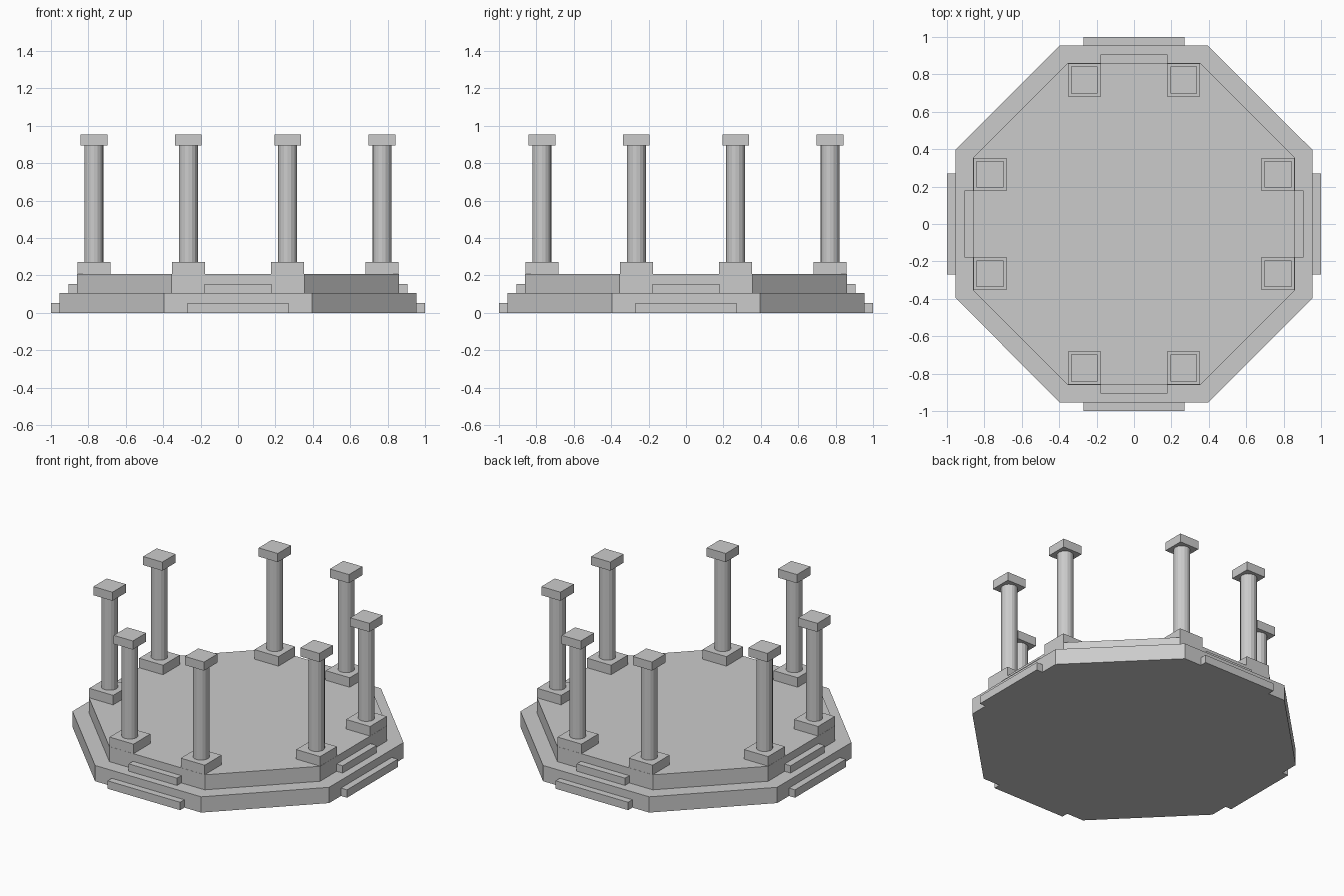
import bpy, bmesh
from math import pi
from mathutils import Matrix, Vector

if "Cube" in bpy.data.objects:
    bpy.data.objects.remove(bpy.data.objects["Cube"])


def finish(name, bm):
    bmesh.ops.recalc_face_normals(bm, faces=bm.faces)
    mesh = bpy.data.meshes.new(name)
    bm.to_mesh(mesh)
    bm.free()
    obj = bpy.data.objects.new(name, mesh)
    bpy.context.collection.objects.link(obj)
    return obj


def octagon(name, half, corner, z0, z1):
    pts = []
    for q in range(4):
        rot = Matrix.Rotation(q * pi / 2, 3, 'Z')
        pts += [rot @ Vector((half, s * corner, z0)) for s in (-1, 1)]
    bm = bmesh.new()
    face = bm.faces.new([bm.verts.new(p) for p in pts])
    top = bmesh.ops.extrude_face_region(bm, geom=[face], use_keep_orig=True)["geom"]
    verts = [g for g in top if isinstance(g, bmesh.types.BMVert)]
    bmesh.ops.translate(bm, verts=verts, vec=(0, 0, z1 - z0))
    return finish(name, bm)


def box(name, lo, hi, rot=Matrix.Identity(4)):
    lo, hi = Vector(lo), Vector(hi)
    bm = bmesh.new()
    m = rot @ Matrix.Translation((lo + hi) / 2) @ Matrix.Diagonal((*(hi - lo), 1))
    bmesh.ops.create_cube(bm, size=1, matrix=m)
    return finish(name, bm)


def shaft(name, x, y, r, z0, z1):
    bm = bmesh.new()
    bmesh.ops.create_cone(bm, cap_ends=True, segments=16, radius1=r, radius2=r,
                          depth=z1 - z0, matrix=Matrix.Translation((x, y, (z0 + z1) / 2)))
    return finish(name, bm)


# Two-tier octagonal platform
octagon("lower_platform", 0.955, 0.395, 0, 0.106)
octagon("upper_platform", 0.86, 0.355, 0.106, 0.207)

# Steps on the four main sides
for q, side in enumerate(("front", "right", "back", "left")):
    rot = Matrix.Rotation(q * pi / 2, 4, 'Z')
    box(f"{side}_lower_step", (-0.27, -1.0, 0), (0.27, -0.955, 0.053), rot)
    box(f"{side}_upper_step", (-0.18, -0.905, 0.106), (0.18, -0.86, 0.155), rot)

# Eight columns: plinth, shaft and capital, two per main side
spots = [(sx * a, sy * b) for a, b in ((0.265, 0.77), (0.77, 0.265))
         for sx in (-1, 1) for sy in (-1, 1)]
for i, (x, y) in enumerate(spots, 1):
    box(f"column_plinth_{i}", (x - 0.089, y - 0.089, 0.207), (x + 0.089, y + 0.089, 0.271))
    shaft(f"column_shaft_{i}", x, y, 0.051, 0.271, 0.895)
    box(f"column_capital_{i}", (x - 0.071, y - 0.071, 0.895), (x + 0.071, y + 0.071, 0.953))
